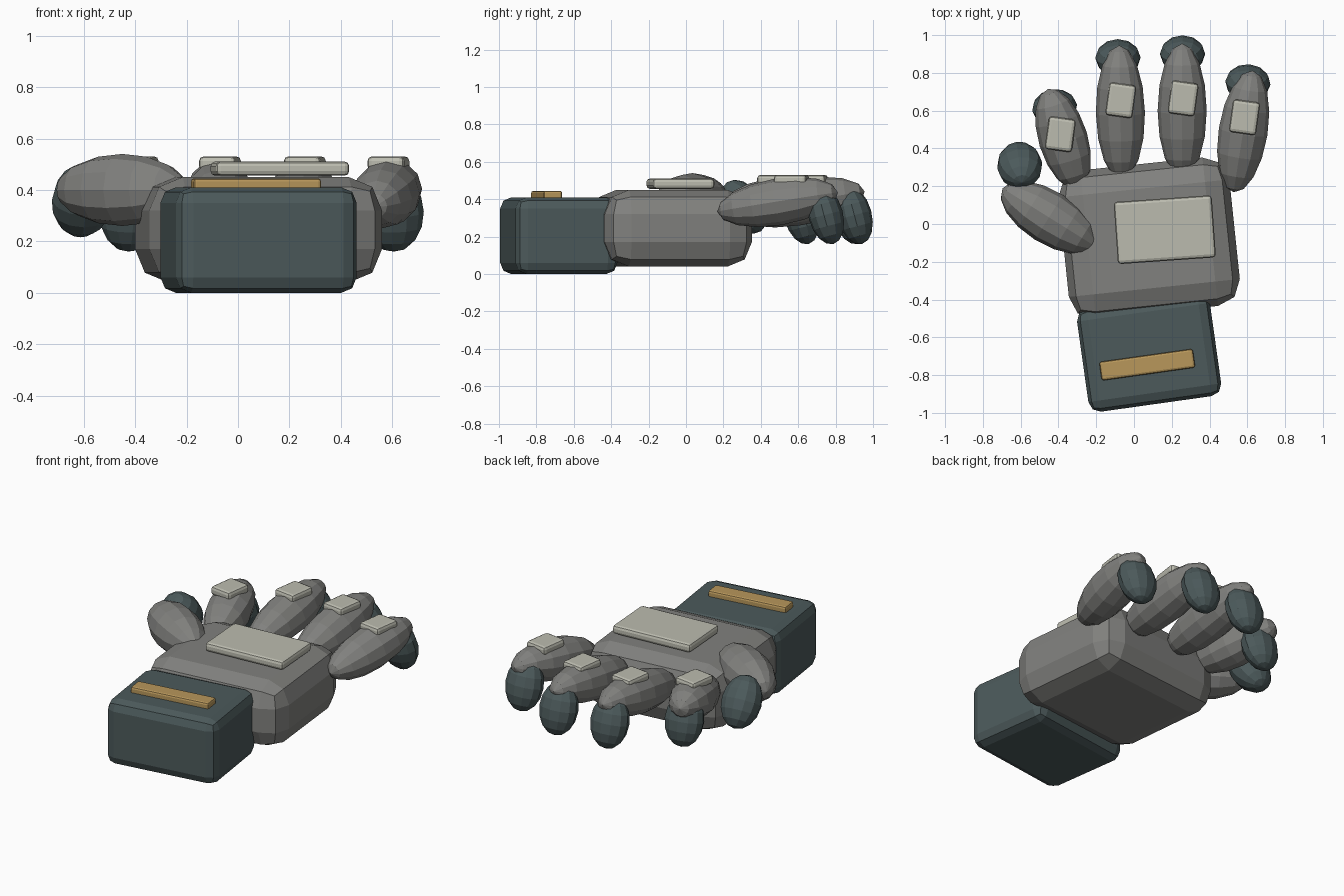
import bpy
from math import radians
from mathutils import Matrix, Vector

cube = bpy.data.objects.get("Cube")
if cube:
    bpy.data.objects.remove(cube, do_unlink=True)


def material(name, rgb):
    mat = bpy.data.materials.new(name)
    mat.use_nodes = True
    colour = (*rgb, 1)
    mat.diffuse_color = colour
    mat.node_tree.nodes["Principled BSDF"].inputs["Base Color"].default_value = colour
    return mat


GREY = material("warm_grey", (0.22, 0.22, 0.21))
TEAL = material("dark_teal", (0.072, 0.102, 0.105))
PALE = material("pale_grey", (0.50, 0.50, 0.43))
GOLD = material("gold", (0.48, 0.31, 0.105))


def block(name, centre, size, turn, bevel, mat):
    """Bevelled box turned about z."""
    bpy.ops.mesh.primitive_cube_add(size=1)
    ob = bpy.context.object
    ob.name = name
    ob.data.transform(Matrix.Diagonal((*size, 1)))
    ob.location = centre
    ob.rotation_euler.z = radians(turn)
    mod = ob.modifiers.new("rounded_edges", 'BEVEL')
    mod.width = bevel
    mod.segments = 2
    ob.data.materials.append(mat)
    return ob


def pod(name, centre, radii, lean, pitch, mat):
    """Faceted ellipsoid with its long axis on y, pitched about x, then leaned about z."""
    bpy.ops.mesh.primitive_uv_sphere_add(segments=12, ring_count=8, radius=1)
    ob = bpy.context.object
    ob.name = name
    ob.data.transform(Matrix.Diagonal((*radii, 1)) @ Matrix.Rotation(radians(-90), 4, 'X'))
    ob.location = Vector(centre)
    ob.rotation_euler = (radians(pitch), 0, radians(lean))
    ob.data.materials.append(mat)
    return ob


# Wrist cuff and palm
block("wrist", (0.08, -0.68, 0.205), (0.71, 0.55, 0.41), 8, 0.06, TEAL)
block("wrist_bar", (0.07, -0.745, 0.42), (0.5, 0.1, 0.05), 8, 0.012, GOLD)
block("palm", (0.08, -0.075, 0.245), (0.91, 0.79, 0.41), 6, 0.13, GREY)
block("palm_plate", (0.163, -0.03, 0.483), (0.52, 0.33, 0.055), 4, 0.018, PALE)

# Fingers: name, body centre, half length, lean, tip centre, plate centre
fingers = [
    ("index", (-0.375, 0.45), 0.28, 17, (-0.42, 0.615), (-0.39, 0.475)),
    ("middle", (-0.072, 0.59), 0.36, 1, (-0.085, 0.88), (-0.07, 0.655)),
    ("ring", (0.255, 0.60), 0.36, 0, (0.257, 0.90), (0.26, 0.665)),
    ("little", (0.578, 0.49), 0.33, -9, (0.603, 0.747), (0.585, 0.565)),
]
for name, body, length, lean, tip, plate in fingers:
    pod(name + "_finger", (*body, 0.385), (0.13, length, 0.125), lean, 9, GREY)
    pod(name + "_fingertip", (*tip, 0.315), (0.12, 0.16, 0.093), lean / 2, -75, TEAL)
    block(name + "_plate", (*plate, 0.503), (0.145, 0.175, 0.055), -8, 0.018, PALE)

# Thumb
pod("thumb", (-0.45, 0.035, 0.4), (0.14, 0.29, 0.14), 58, 0, GREY)
pod("thumb_tip", (-0.605, 0.31, 0.36), (0.12, 0.16, 0.105), 8, -55, TEAL)
